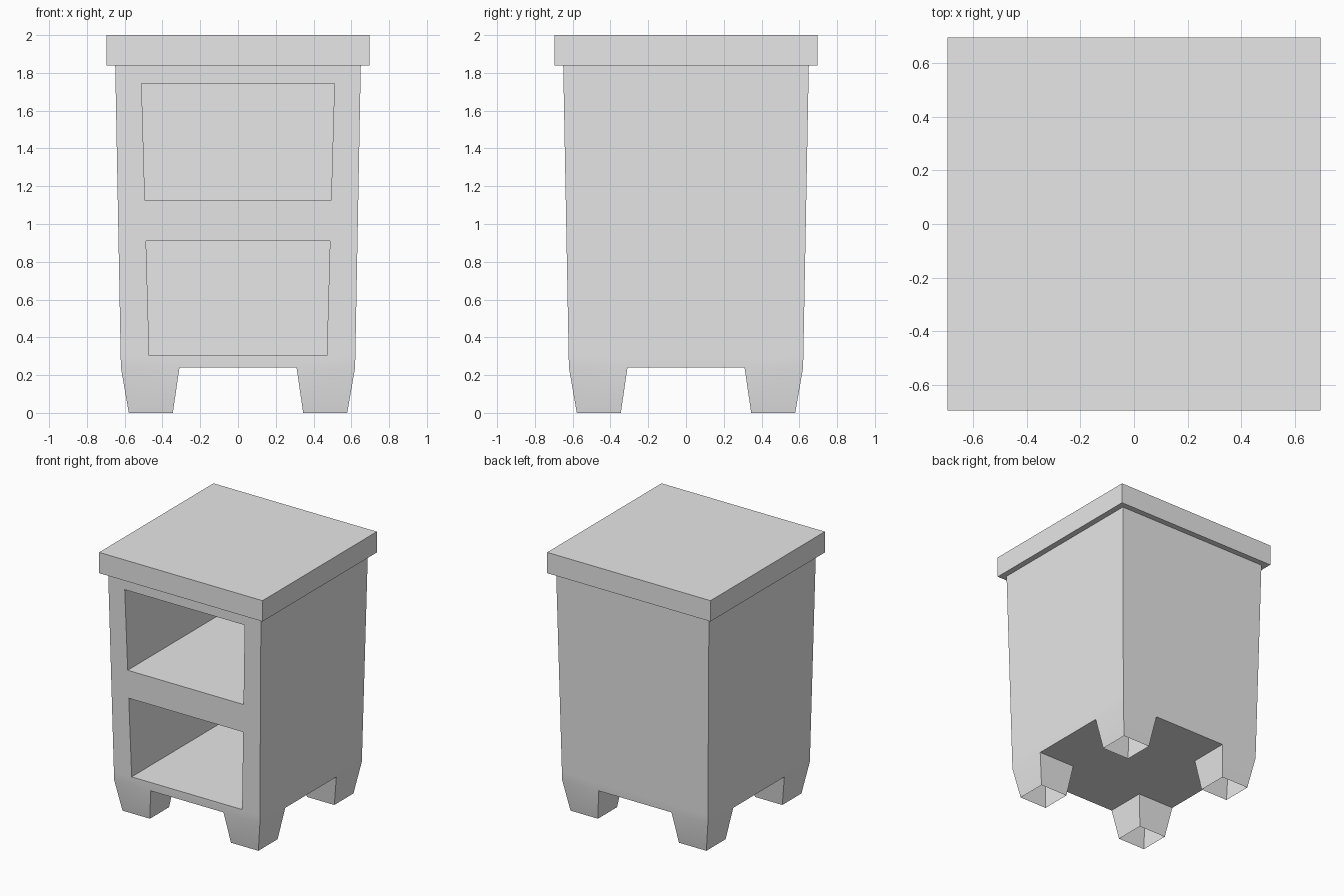
import bpy, bmesh, math
from mathutils import Matrix, Vector

if "Cube" in bpy.data.objects:
    bpy.data.objects.remove(bpy.data.objects["Cube"], do_unlink=True)

grey = bpy.data.materials.new("light grey")
grey.use_nodes = True
grey.diffuse_color = (0.8, 0.8, 0.8, 1)
grey.node_tree.nodes["Principled BSDF"].inputs["Base Color"].default_value = (0.8, 0.8, 0.8, 1)


def finish(name, bm):
    mesh = bpy.data.meshes.new(name)
    bm.to_mesh(mesh)
    bm.free()
    mesh.materials.append(grey)
    ob = bpy.data.objects.new(name, mesh)
    bpy.context.collection.objects.link(ob)
    return ob


BASE, RIM, LEG_IN, BACK = 0.24, 1.84, 0.31, 0.5
LEVELS = [BASE, 0.305, 0.91, 1.125, 1.745, RIM]
SHELVES = (1, 3)  # rows of the front that are open


def half(z):
    return 0.62 + 0.03 * (z - BASE) / (RIM - BASE)


def columns(z):
    inner = LEG_IN if z == BASE else 0.47 + 0.028 * (z - LEVELS[1])
    return [-half(z), -inner, inner, half(z)]


bm = bmesh.new()


def face(points, turn=Matrix()):
    bm.faces.new([bm.verts.new(turn @ Vector(p)) for p in points])


# Underside between the legs
wide = half(BASE)
face([(-LEG_IN, -LEG_IN, BASE), (-LEG_IN, LEG_IN, BASE),
      (LEG_IN, LEG_IN, BASE), (LEG_IN, -LEG_IN, BASE)])

for side in range(4):
    turn = Matrix.Rotation(math.pi / 2 * side, 4, 'Z')
    # Tapered wall, with two open shelves on the front
    for row, (low, high) in enumerate(zip(LEVELS, LEVELS[1:])):
        a, b = columns(low), columns(high)
        for col in range(3):
            quad = [(a[col], -half(low), low), (a[col + 1], -half(low), low),
                    (b[col + 1], -half(high), high), (b[col], -half(high), high)]
            if side == 0 and col == 1 and row in SHELVES:
                rear = [(x, BACK, z) for x, y, z in quad]
                face(rear)
                for i in range(4):
                    j = (i + 1) % 4
                    face([quad[i], quad[j], rear[j], rear[i]])
            else:
                face(quad, turn)
    # Underside strip at this edge
    face([(-LEG_IN, -wide, BASE), (-LEG_IN, -LEG_IN, BASE),
          (LEG_IN, -LEG_IN, BASE), (LEG_IN, -wide, BASE)], turn)
    # Hollow tapered leg at this corner
    top = [(LEG_IN, -wide), (wide, -wide), (wide, -LEG_IN), (LEG_IN, -LEG_IN)]
    o, n = 0.578, 0.345
    foot = [(n, -o), (o, -o), (o, -n), (n, -n)]
    for i in range(4):
        j = (i + 1) % 4
        face([(*foot[i], 0), (*foot[j], 0), (*top[j], BASE), (*top[i], BASE)], turn)

bmesh.ops.remove_doubles(bm, verts=bm.verts, dist=0.0005)
body = finish("cabinet_body", bm)

# Overhanging top slab
bm = bmesh.new()
bmesh.ops.create_cube(bm, size=1, matrix=Matrix.Translation((0, 0, (RIM + 2) / 2))
                      @ Matrix.Diagonal((1.39, 1.39, 2 - RIM, 1)))
slab = finish("top_slab", bm)

# Soften only the gentle bend between walls and legs
bpy.ops.object.select_all(action='DESELECT')
body.select_set(True)
slab.select_set(True)
bpy.context.view_layer.objects.active = body
bpy.ops.object.shade_smooth_by_angle(angle=math.radians(30))
